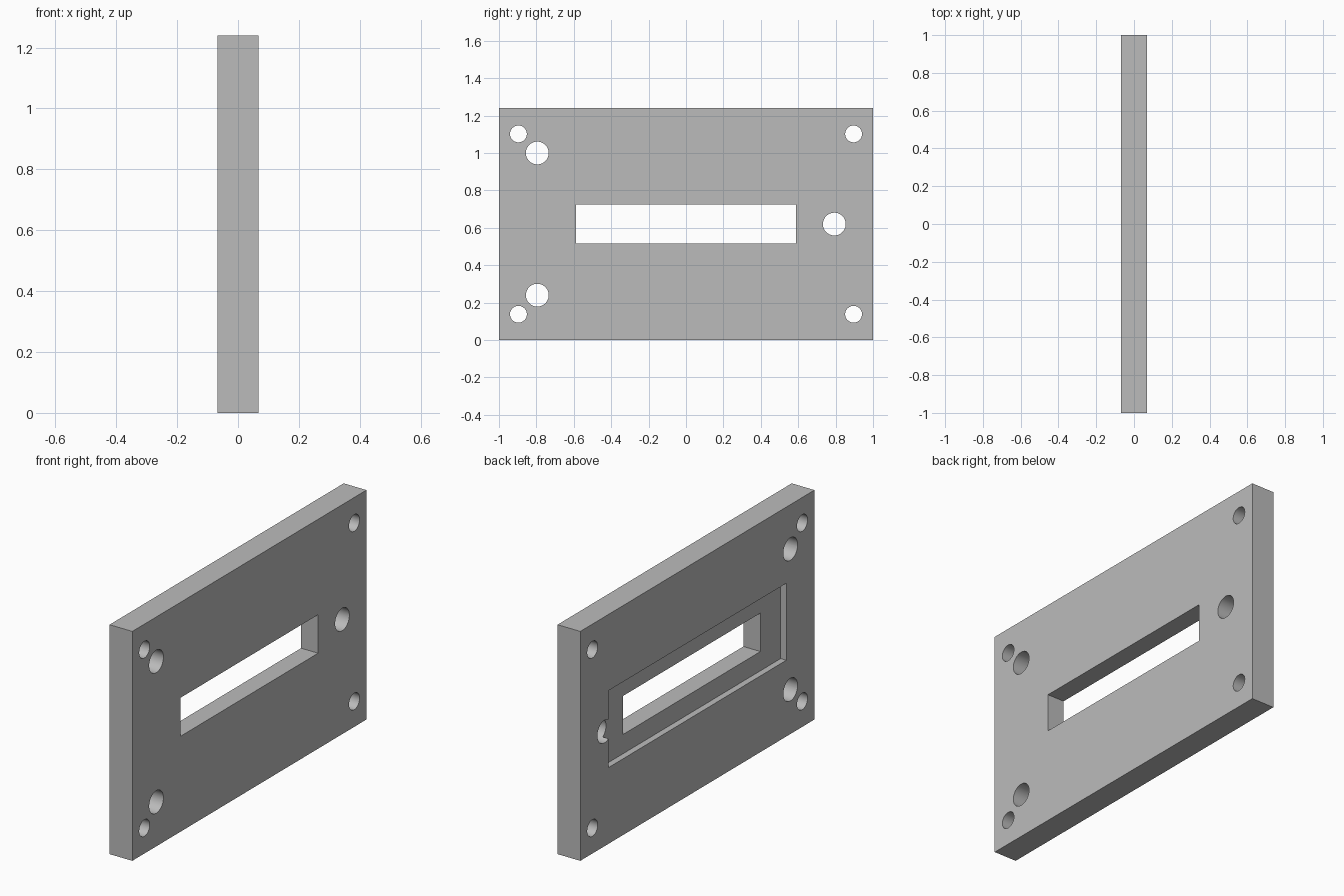
import bpy
from math import radians

THICK, LENGTH, HEIGHT = 0.136, 2.0, 1.24
MID = HEIGHT / 2

old = bpy.data.objects.get("Cube")
if old:
    bpy.data.objects.remove(old, do_unlink=True)

grey = bpy.data.materials.new("plain grey")
grey.use_nodes = True
colour = (0.5, 0.5, 0.5, 1)
grey.diffuse_color = colour
grey.node_tree.nodes["Principled BSDF"].inputs["Base Color"].default_value = colour


def block(name, centre, size):
    bpy.ops.mesh.primitive_cube_add(size=1, location=centre)
    ob = bpy.context.object
    ob.name = name
    ob.scale = size
    bpy.ops.object.transform_apply(location=True, rotation=False, scale=True)
    ob.data.materials.append(grey)
    return ob


def rod(name, y, z, radius):
    bpy.ops.mesh.primitive_cylinder_add(
        vertices=48, radius=radius, depth=THICK * 3,
        location=(0, y, z), rotation=(0, radians(90), 0))
    ob = bpy.context.object
    ob.name = name
    ob.data.materials.append(grey)
    return ob


# Upright plate
plate = block("plate", (0, 0, MID), (THICK, LENGTH, HEIGHT))

# Shallow pocket on the -x face, with a slot right through its middle
pocket_depth = 0.034
cutters = [
    block("pocket_cutter", (-THICK / 2, 0, MID), (pocket_depth * 2, 1.52, 0.416)),
    block("slot_cutter", (0, 0, MID), (THICK * 3, 1.174, 0.208)),
]

# Small corner holes
for y in (-0.896, 0.896):
    for dz in (-0.482, 0.482):
        cutters.append(rod("corner_hole_cutter", y, MID + dz, 0.045))

# Three larger mounting holes
for y, dz in ((-0.795, -0.38), (-0.795, 0.38), (0.793, 0)):
    cutters.append(rod("mounting_hole_cutter", y, MID + dz, 0.061))

# Cut everything out of the plate
bpy.context.view_layer.objects.active = plate
for cutter in cutters:
    mod = plate.modifiers.new(cutter.name, "BOOLEAN")
    mod.operation = "DIFFERENCE"
    mod.solver = "EXACT"
    mod.object = cutter
    bpy.ops.object.modifier_apply(modifier=mod.name)
    bpy.data.objects.remove(cutter, do_unlink=True)

# Smooth hole walls, crisp edges
bpy.ops.object.select_all(action="DESELECT")
plate.select_set(True)
bpy.context.view_layer.objects.active = plate
bpy.ops.object.shade_smooth_by_angle(angle=radians(30))
